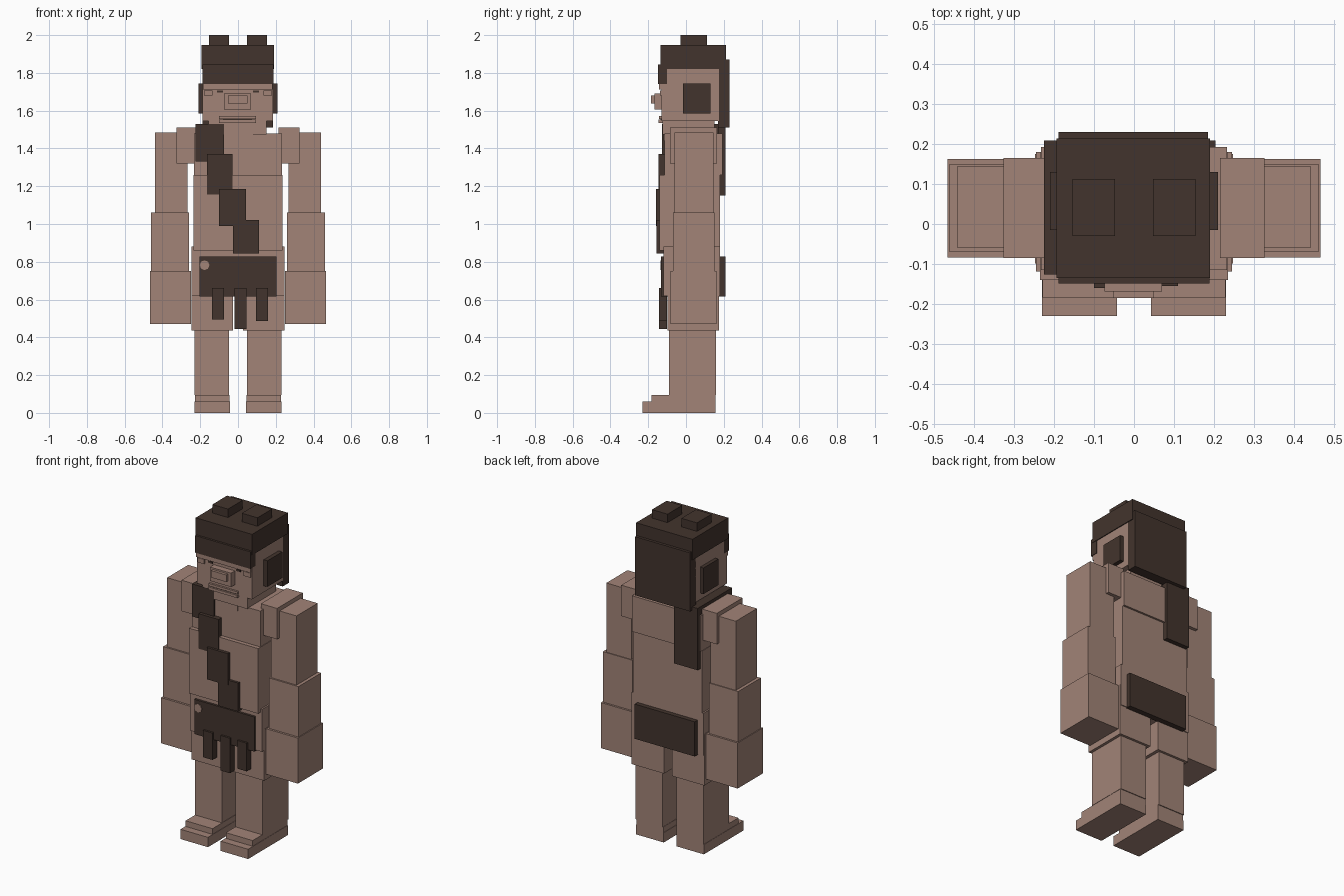
import bpy, bmesh, math


def material(name, rgb):
    m = bpy.data.materials.new(name)
    m.diffuse_color = (*rgb, 1)
    return m


SKIN = material("tan skin", (0.36, 0.23, 0.185))
DARK = material("dark brown", (0.055, 0.034, 0.026))


def box(name, x, y, z, mat=SKIN):
    """Box from (min, max) pairs on each axis."""
    me = bpy.data.meshes.new(name)
    bm = bmesh.new()
    bmesh.ops.create_cube(bm, size=1)
    for v in bm.verts:
        v.co = [(r[0] + r[1]) / 2 + c * (r[1] - r[0]) for c, r in zip(v.co, (x, y, z))]
    bm.to_mesh(me)
    bm.free()
    me.materials.append(mat)
    ob = bpy.data.objects.new(name, me)
    bpy.context.collection.objects.link(ob)
    return ob


def pair(name, x, y, z, mat=SKIN):
    """Same box on both sides of the body."""
    box(name + "_right", x, y, z, mat)
    box(name + "_left", (-x[1], -x[0]), y, z, mat)


# Legs and feet
pair("toes", (0.043, 0.23), (-0.23, 0.155), (0, 0.06))
pair("foot", (0.045, 0.228), (-0.183, 0.155), (0.06, 0.095))
pair("shin", (0.047, 0.23), (-0.09, 0.16), (0.095, 0.45))
pair("thigh", (0.027, 0.247), (-0.098, 0.175), (0.435, 0.75))

# Torso
box("hips", (-0.245, 0.245), (-0.118, 0.18), (0.62, 0.88))
box("belly", (-0.235, 0.235), (-0.14, 0.18), (0.86, 1.26))
box("chest", (-0.232, 0.232), (-0.115, 0.192), (1.26, 1.48))

# Arms
pair("shoulder", (0.215, 0.325), (-0.085, 0.165), (1.32, 1.51))
pair("upper_arm", (0.268, 0.44), (-0.06, 0.145), (1.06, 1.485))
pair("forearm", (0.26, 0.46), (-0.07, 0.15), (0.75, 1.06))
pair("hand", (0.25, 0.465), (-0.083, 0.162), (0.47, 0.75))

# Neck and head
box("neck", (-0.085, 0.08), (-0.118, 0.12), (1.44, 1.52))
box("jaw", (-0.155, 0.152), (-0.125, 0.15), (1.475, 1.56))
box("head", (-0.188, 0.185), (-0.13, 0.175), (1.545, 1.83))

# Face
box("nose_base", (-0.073, 0.07), (-0.168, -0.12), (1.605, 1.69))
box("nose_tip", (-0.053, 0.05), (-0.185, -0.16), (1.637, 1.68))
box("lower_lip", (-0.1, 0.095), (-0.145, -0.12), (1.535, 1.552))
box("upper_lip", (-0.1, 0.095), (-0.142, -0.12), (1.557, 1.572))
box("mouth", (-0.08, 0.075), (-0.134, -0.128), (1.55, 1.559), DARK)
box("brow", (-0.185, 0.183), (-0.142, -0.12), (1.712, 1.745))
pair("cheek", (0.135, 0.18), (-0.138, -0.12), (1.68, 1.708))
pair("eye", (0.08, 0.11), (-0.136, -0.129), (1.695, 1.707), DARK)

# Hair
pair("sideburn", (0.18, 0.21), (-0.015, 0.13), (1.585, 1.745), DARK)
box("hair_top", (-0.193, 0.19), (-0.135, 0.213), (1.82, 1.948), DARK)
box("hair_fringe", (-0.188, 0.188), (-0.148, -0.1), (1.74, 1.845), DARK)
box("hair_back", (-0.188, 0.185), (0.17, 0.23), (1.51, 1.87), DARK)
pair("hair_knot", (0.047, 0.153), (-0.03, 0.112), (1.94, 2.0), DARK)

# Diagonal sash: stepped plates in front, strap over the shoulder and back
for i, (x0, x1, y0, z0, z1) in enumerate([
        (-0.225, -0.075, -0.126, 1.33, 1.53),
        (-0.165, -0.03, -0.146, 1.155, 1.37),
        (-0.1, 0.043, -0.16, 0.99, 1.185),
        (-0.027, 0.11, -0.155, 0.845, 1.02)]):
    box("sash_step_%d" % i, (x0, x1), (y0, -0.1), (z0, z1), DARK)
box("sash_shoulder", (-0.225, -0.075), (-0.126, 0.208), (1.47, 1.53), DARK)
box("sash_back", (-0.225, -0.065), (0.17, 0.208), (1.15, 1.53), DARK)

# Loincloth with hanging strips
box("loincloth_front", (-0.205, 0.203), (-0.132, -0.09), (0.615, 0.828), DARK)
box("loincloth_back", (-0.205, 0.203), (0.17, 0.208), (0.615, 0.828), DARK)
for i, (x, z) in enumerate([(-0.105, 0.495), (0.014, 0.445), (0.128, 0.487)]):
    box("loincloth_strip_%d" % i, (x - 0.032, x + 0.032), (-0.144, -0.1), (z, 0.66), DARK)

# Worn patch in the loincloth
bpy.ops.mesh.primitive_cylinder_add(vertices=8, radius=0.026, depth=0.008,
                                    location=(-0.177, -0.132, 0.782),
                                    rotation=(math.pi / 2, 0, 0))
patch = bpy.context.object
patch.name = "worn_patch"
patch.data.materials.append(SKIN)
